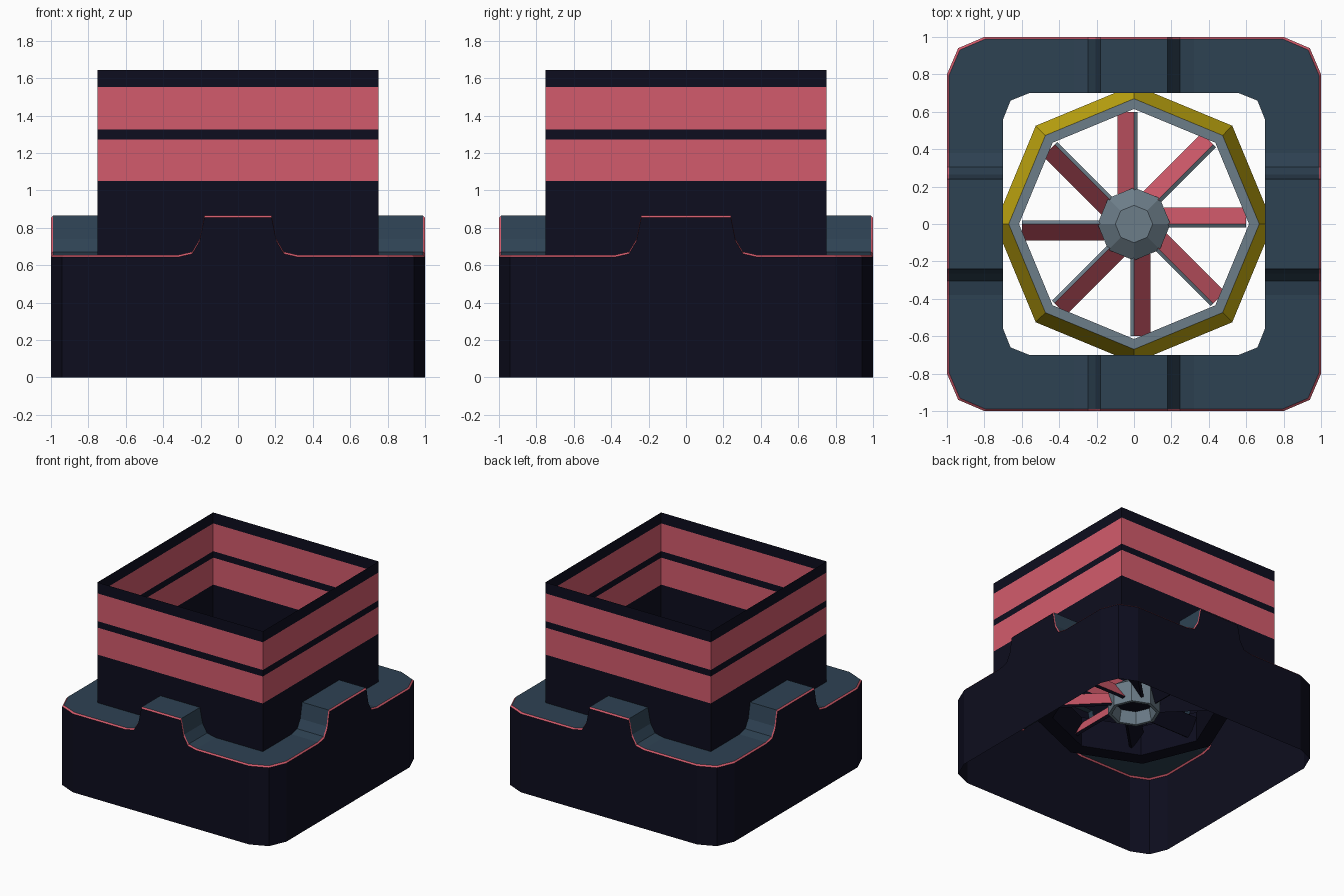
import bpy, math

if "Cube" in bpy.data.objects:
    bpy.data.objects.remove(bpy.data.objects["Cube"])

def material(name, rgb):
    m = bpy.data.materials.new(name)
    m.diffuse_color = (*rgb, 1)
    m.use_nodes = True
    m.node_tree.nodes["Principled BSDF"].inputs["Base Color"].default_value = m.diffuse_color
    return m

NAVY = material("dark navy", (0.004, 0.004, 0.013))
PINK = material("pink", (0.65, 0.105, 0.15))
SLATE = material("slate blue", (0.027, 0.054, 0.086))
GREY = material("blue grey", (0.15, 0.205, 0.25))
YELLOW = material("yellow", (0.63, 0.46, 0.006))

def make(name, verts, faces, mats, mat_ids):
    me = bpy.data.meshes.new(name)
    me.from_pydata(verts, [], faces)
    for m in mats:
        me.materials.append(m)
    for p, i in zip(me.polygons, mat_ids):
        p.material_index = i
    me.update()
    ob = bpy.data.objects.new(name, me)
    bpy.context.collection.objects.link(ob)
    return ob

def loft(name, loops, mats, ids):
    """Skin closed loops of equal length; ids gives one material per band."""
    n = len(loops[0])
    verts = [p for loop in loops for p in loop]
    faces, mat_ids = [], []
    for k in range(len(loops) - 1):
        for i in range(n):
            j = (i + 1) % n
            faces.append((k*n + i, k*n + j, (k+1)*n + j, (k+1)*n + i))
            mat_ids.append(ids[k])
    return make(name, verts, faces, mats, mat_ids)

def ring_loop(r, z, n=8):
    return [(r*math.cos(2*math.pi*i/n), r*math.sin(2*math.pi*i/n), z) for i in range(n)]

# Base shell: open underneath, raised step in the middle of each side
LOW, HIGH = 0.655, 0.865
STEP = [(0.14, LOW), (0.065, 0.672), (0.025, 0.74), (0.0, HIGH)]

def side_points(half):
    left = [(-half - d, z) for d, z in STEP]
    return left + [(-x, z) for x, z in reversed(left)]

def turn(x, y, k):
    for _ in range(k):
        x, y = -y, x
    return x, y

floor, wall, rim, inner = [], [], [], []
for k in range(4):
    mid = side_points(0.18 if k % 2 == 0 else 0.24)
    pts = [((-0.8, -1), (-0.56, -0.7), LOW)]
    pts += [((x, -1), (x, -0.7), z) for x, z in mid]
    pts += [((0.8, -1), (0.56, -0.7), LOW), ((0.94, -0.94), (0.66, -0.66), LOW)]
    for o, i, z in pts:
        ox, oy = turn(*o, k)
        ix, iy = turn(*i, k)
        # rim inset only moves the point inward, across the side
        cx, cy = turn(o[0] if abs(o[0]) < 0.5 else o[0]*0.99, o[1]*0.99, k)
        floor.append((ox, oy, 0))
        wall.append((ox, oy, z - 0.011))
        rim.append((cx, cy, z))
        inner.append((ix, iy, z))
loft("base_shell", [floor, wall, rim, inner], [NAVY, PINK, SLATE], [0, 1, 2])

# Tower: thin square sleeve with two pink bands
def square(h, z):
    return [(-h, -h, z), (h, -h, z), (h, h, z), (-h, h, z)]

levels = [0.65, 1.05, 1.272, 1.325, 1.553, 1.643]
loft("tower_sleeve", [square(0.752, z) for z in levels], [NAVY, PINK], [0, 1, 0, 1, 0])

# Fan ring: yellow sloping outside, grey top
profile = [(0.743, 0.45), (0.67, 0.70), (0.615, 0.70), (0.615, 0.45), (0.743, 0.45)]
loft("fan_ring", [ring_loop(r, z) for r, z in profile], [YELLOW, GREY, NAVY], [0, 1, 2, 2])

# Fan hub: open tube with a tapered cap
hub = [(0.15, 0.56), (0.17, 0.46), (0.195, 0.46), (0.195, 0.64), (0.1, 0.71)]
loft("fan_hub", [ring_loop(r, z) for r, z in hub], [GREY], [0, 0, 0, 0])
make("fan_hub_cap", ring_loop(0.1, 0.71), [tuple(range(8))], [GREY], [0])
make("fan_hub_inside", ring_loop(0.15, 0.56), [tuple(reversed(range(8)))], [NAVY], [0])

# Fan blades: eight pitched slats, pink above, grey along the top edge
section = [(0.0, 0.65), (0.088, 0.51), (0.068, 0.498), (-0.02, 0.638)]
for b in range(8):
    a = b*math.pi/4
    c, s = math.cos(a), math.sin(a)
    verts = [(r*c - t*s, r*s + t*c, z) for r in (0.16, 0.6) for t, z in section]
    faces = [(0, 4, 5, 1), (1, 5, 6, 2), (2, 6, 7, 3), (3, 7, 4, 0), (0, 1, 2, 3), (7, 6, 5, 4)]
    make(f"fan_blade_{b + 1}", verts, faces, [PINK, NAVY, GREY], [0, 1, 1, 2, 1, 1])
